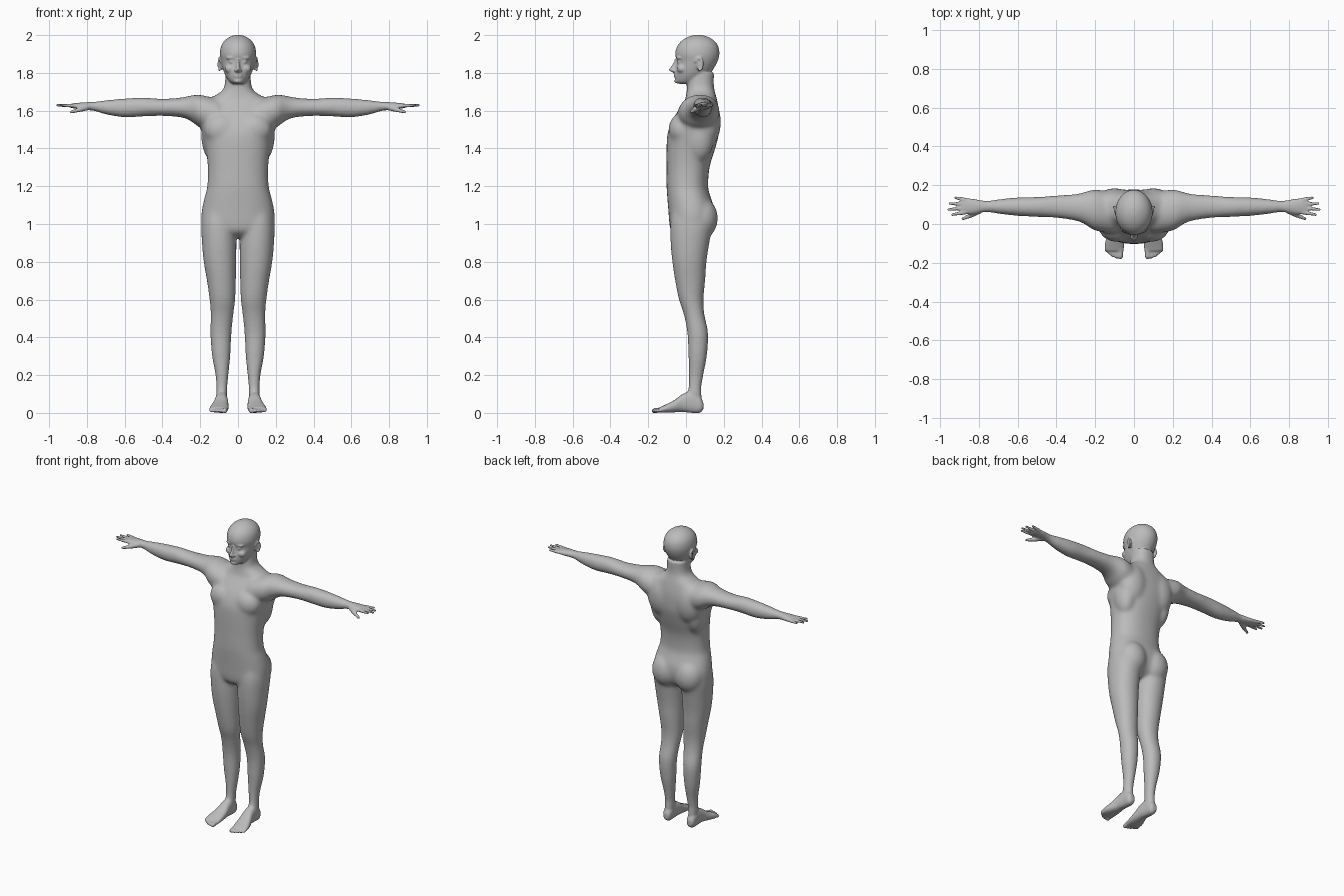
import bpy, bmesh, math
from mathutils import Vector, Matrix

if "Cube" in bpy.data.objects:
    bpy.data.objects.remove(bpy.data.objects["Cube"], do_unlink=True)

points, faces = [], []


def skin_loops(loops):
    """Add a closed skin across equal loops of points."""
    start, sides = len(points), len(loops[0])
    for loop in loops:
        points.extend(loop)
    for row in range(len(loops) - 1):
        low = start + row * sides
        for k in range(sides):
            n = (k + 1) % sides
            faces.append((low + k, low + n, low + sides + n, low + sides + k))
    faces.append(tuple(range(start, start + sides)))
    faces.append(tuple(range(len(points) - sides, len(points))))


def spline(p0, p1, p2, p3, t):
    """Catmull-Rom blend of one number."""
    return 0.5 * (2 * p1 + (p2 - p0) * t + (2 * p0 - 5 * p1 + 4 * p2 - p3) * t * t
                  + (3 * p1 - p0 - 3 * p2 + p3) * t ** 3)


def loft(axis, rings, power=2.0, sides=32, steps=4):
    """Closed skin through rings of (position, a_min, a_max, b_min, b_max)."""
    fine = []
    last = len(rings) - 1
    for i in range(last):
        quad = [rings[max(0, i - 1)], rings[i], rings[i + 1], rings[min(last, i + 2)]]
        for s in range(steps):
            fine.append([spline(*values, s / steps) for values in zip(*quad)])
    fine.append(rings[last])
    loops = []
    for pos, a0, a1, b0, b1 in fine:
        loop = []
        for k in range(sides):
            angle = math.tau * k / sides
            c, s = math.cos(angle), math.sin(angle)
            a = (a0 + a1) / 2 + (a1 - a0) / 2 * math.copysign(abs(c) ** (2 / power), c)
            b = (b0 + b1) / 2 + (b1 - b0) / 2 * math.copysign(abs(s) ** (2 / power), s)
            loop.append({"x": (pos, a, b), "y": (a, pos, b), "z": (a, b, pos)}[axis])
        loops.append(loop)
    skin_loops(loops)


def column(rings, power=2.0):
    """Upright loft that is symmetric about the middle: (z, half_width, front, back)."""
    loft("z", [(z, -w, w, front, back) for z, w, front, back in rings], power)


def ball(centre, radii, turn=0.0, sides=14, rows=9):
    matrix = (Matrix.Translation(centre) @ Matrix.Rotation(turn, 4, "Z")
              @ Matrix.Diagonal((*radii, 1)))
    loops = []
    for row in range(rows):
        tilt = math.pi * (row + .15) / (rows - .7)
        ring = [math.tau * k / sides for k in range(sides)]
        loops.append([tuple(matrix @ Vector((math.sin(tilt) * math.cos(a),
                                             math.sin(tilt) * math.sin(a),
                                             -math.cos(tilt)))) for a in ring])
    skin_loops(loops)


def digit(base, tip, r0, r1, count=8):
    """Tapered finger or toe made of overlapping balls."""
    for i in range(count):
        t = i / (count - 1)
        r = r0 + (r1 - r0) * t
        ball(Vector(base).lerp(Vector(tip), t), (r, r, r))


# Left leg, from hip to ankle
loft("z", [
    (1.08, .03, .18, -.07, .13), (1.0, .012, .194, -.083, .14),
    (.9, .008, .191, -.082, .124), (.8, .009, .182, -.073, .109),
    (.7, .011, .165, -.058, .102), (.6, .014, .151, -.038, .093),
    (.52, .024, .145, -.012, .098), (.42, .034, .147, .007, .118),
    (.3, .04, .138, .012, .111), (.2, .05, .12, .014, .093),
    (.12, .057, .115, .011, .081), (.05, .06, .115, 0, .085)], 2.1)

# Left foot and toes
loft("y", [
    (.092, .07, .105, .018, .055), (.072, .06, .116, 0, .09),
    (.03, .056, .119, 0, .115), (-.02, .052, .125, .005, .098),
    (-.06, .05, .138, .003, .069), (-.1, .05, .15, .001, .048),
    (-.138, .053, .152, .002, .03)], 2.4)
for base_x, tip_x, tip_y, r in ((.068, .07, -.168, .014), (.093, .091, -.17, .01),
                                (.111, .109, -.162, .0095), (.127, .126, -.15, .009),
                                (.142, .142, -.138, .009)):
    digit((base_x, -.11, .02), (tip_x, tip_y, .011), r, r)

# Left arm, from shoulder to palm
loft("x", [
    (.1, -.05, .165, 1.48, 1.66), (.2, -.035, .178, 1.51, 1.684),
    (.25, -.004, .167, 1.545, 1.68), (.3, .016, .155, 1.564, 1.67),
    (.4, .031, .148, 1.572, 1.663), (.5, .036, .14, 1.569, 1.67),
    (.6, .041, .138, 1.564, 1.665), (.7, .052, .128, 1.579, 1.656),
    (.77, .061, .12, 1.6, 1.647), (.83, .051, .13, 1.606, 1.643),
    (.87, .051, .134, 1.612, 1.639), (.885, .055, .131, 1.615, 1.636)], 2.1)

# Left fingers and thumb
for base_y, tip_x, tip_y in ((.06, .937, .048), (.082, .957, .075),
                             (.104, .951, .106), (.125, .923, .136)):
    digit((.868, base_y, 1.626), (tip_x, tip_y, 1.629), .0115, .008)
digit((.8, .068, 1.618), (.84, .045, 1.605), .017, .013)
digit((.84, .045, 1.605), (.883, .027, 1.593), .0125, .0085)

# Left muscle masses: buttock, shoulder blade, flank, chest
ball((.085, .082, 1.03), (.095, .087, .11), sides=28, rows=18)
ball((.1, .105, 1.54), (.1, .08, .14), sides=28, rows=18)
ball((.13, .07, 1.47), (.065, .08, .14), sides=28, rows=18)
ball((.085, -.025, 1.5), (.095, .068, .085), sides=28, rows=18)

# Left half of the face: eye, brow, cheek, nostril
ball((.034, -.036, 1.858), (.015, .013, .009))
ball((.036, -.037, 1.88), (.028, .015, .008), .25)
ball((.045, -.026, 1.822), (.028, .022, .022), .4)
ball((.012, -.066, 1.811), (.008, .012, .007))

# Left ear: bowl and rim
ball((.09, .072, 1.845), (.009, .02, .03), -.3)
for k in range(15):
    angle = math.radians(-100 + 18 * k)
    out = .5 + .5 * math.cos(angle)
    ball((.094 + .01 * out, .07 + .02 * math.cos(angle), 1.846 + .032 * math.sin(angle)),
         (.006, .006, .006))

# Copy the left side to the right
count = len(points)
points += [(-x, y, z) for x, y, z in points]
faces += [tuple(i + count for i in face) for face in faces]

# Torso and neck
column([
    (.93, .05, -.04, .075), (.96, .13, -.078, .12), (1.0, .188, -.088, .142),
    (1.05, .194, -.092, .15), (1.1, .187, -.096, .145), (1.15, .175, -.1, .128),
    (1.2, .163, -.103, .117), (1.3, .16, -.103, .125), (1.4, .172, -.103, .155),
    (1.48, .188, -.098, .175), (1.55, .2, -.073, .178), (1.6, .2, -.042, .175),
    (1.65, .17, -.008, .166), (1.68, .122, .0, .159), (1.705, .085, .004, .152),
    (1.74, .07, .006, .147), (1.8, .066, .01, .148)], 2.3)

# Head
column([
    (1.742, .028, -.04, .06), (1.755, .046, -.056, .09), (1.785, .066, -.058, .12),
    (1.82, .08, -.055, .145), (1.86, .09, -.049, .167), (1.9, .096, -.057, .177),
    (1.94, .09, -.047, .171), (1.97, .072, -.023, .15), (1.99, .045, .01, .118),
    (2.001, .015, .045, .083)])

# Nose, lips and chin
column([(1.872, .009, -.06, -.02), (1.845, .009, -.072, -.02), (1.82, .012, -.091, -.02),
        (1.81, .011, -.088, -.02), (1.803, .008, -.07, -.02)])
for z in (1.781, 1.792):
    ball((0, -.054, z), (.024, .011, .0055))
ball((0, -.045, 1.757), (.024, .017, .013))

# Turn all parts outward
mesh = bpy.data.meshes.new("parts")
mesh.from_pydata(points, [], faces)
bm = bmesh.new()
bm.from_mesh(mesh)
bmesh.ops.recalc_face_normals(bm, faces=bm.faces[:])
bm.to_mesh(mesh)
bm.free()

# Fuse every part into one skin
body = bpy.data.objects.new("body", mesh)
bpy.context.collection.objects.link(body)
fuse = body.modifiers.new("fuse", "REMESH")
fuse.mode = "VOXEL"
fuse.voxel_size = .006
graph = bpy.context.evaluated_depsgraph_get()
skin = bpy.data.meshes.new_from_object(body.evaluated_get(graph))
body.modifiers.clear()
body.data = skin
bpy.data.meshes.remove(mesh)
skin.name = "body"
skin.polygons.foreach_set("use_smooth", [True] * len(skin.polygons))

# Relax the skin: strongly on trunk and limbs, lightly on head, hands and feet
soft = body.vertex_groups.new(name="trunk_and_limbs")
for v in skin.vertices:
    x, y, z = v.co
    inside = min(.78 - abs(x), z - .11, 1.74 - z)
    if inside > 0:
        soft.add([v.index], min(1, inside / .03), "REPLACE")
for name, group, times in (("blend", soft.name, 26), ("polish", "", 2)):
    relax = body.modifiers.new(name, "SMOOTH")
    relax.factor = 1 if group else .8
    relax.iterations = times
    relax.vertex_group = group

# Single grey colour
grey = bpy.data.materials.new("plain grey")
grey.use_nodes = True
colour = (.5, .5, .5, 1)
grey.diffuse_color = colour
grey.node_tree.nodes["Principled BSDF"].inputs["Base Color"].default_value = colour
skin.materials.clear()
skin.materials.append(grey)
